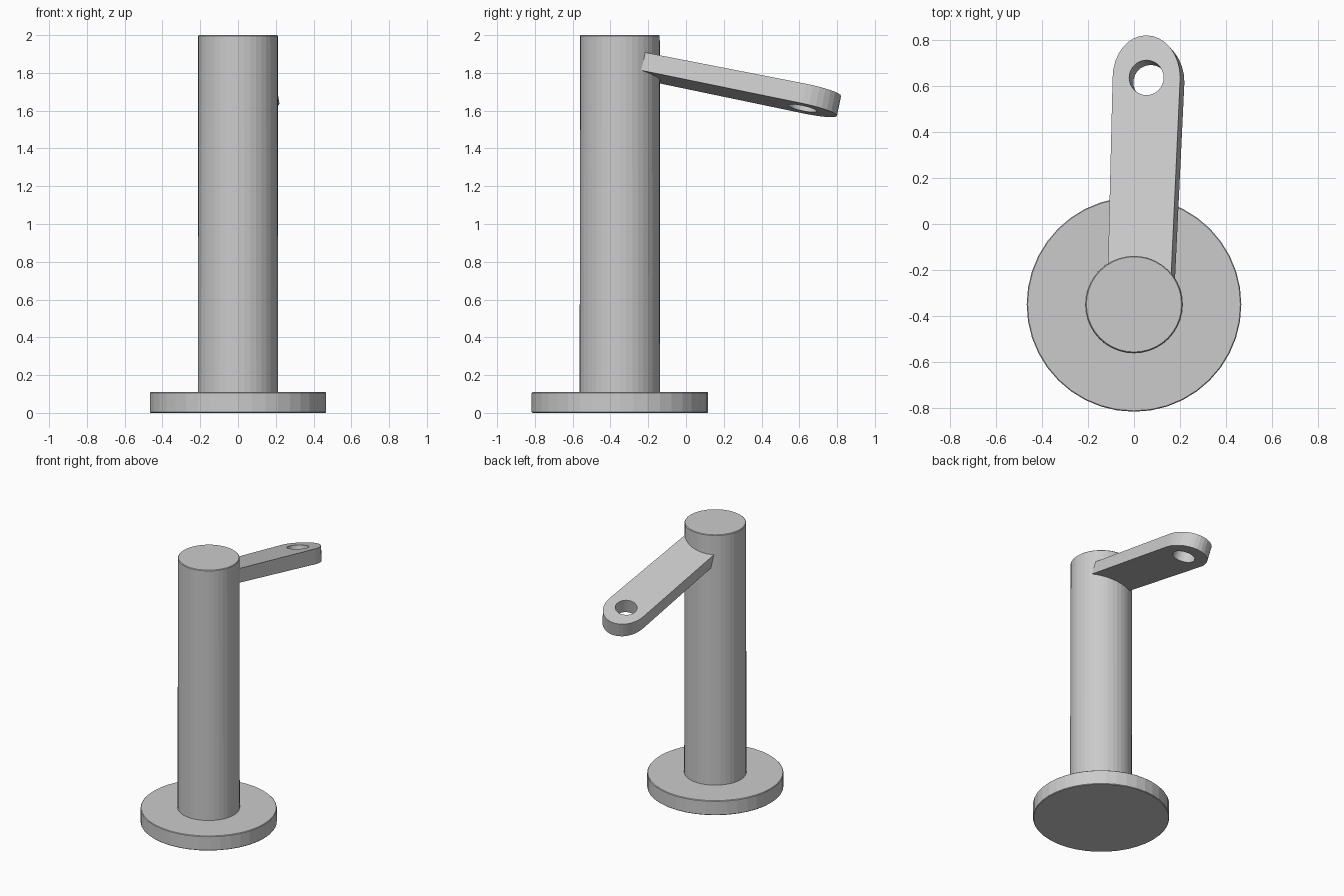
import bpy, bmesh, math
from mathutils import Vector

if "Cube" in bpy.data.objects:
    bpy.data.objects.remove(bpy.data.objects["Cube"], do_unlink=True)

grey = bpy.data.materials.new("plain grey")
grey.use_nodes = True
grey.diffuse_color = (0.6, 0.6, 0.6, 1)
grey.node_tree.nodes["Principled BSDF"].inputs["Base Color"].default_value = (0.6, 0.6, 0.6, 1)

POST_Y = -0.35


def finish(name, bm):
    bmesh.ops.recalc_face_normals(bm, faces=bm.faces[:])
    mesh = bpy.data.meshes.new(name)
    bm.to_mesh(mesh)
    bm.free()
    mesh.materials.append(grey)
    obj = bpy.data.objects.new(name, mesh)
    bpy.context.collection.objects.link(obj)
    return obj


def cylinder(name, r_low, r_top, z0, z1, sides):
    bm = bmesh.new()
    bmesh.ops.create_cone(bm, cap_ends=True, segments=sides,
                          radius1=r_low, radius2=r_top, depth=z1 - z0)
    bmesh.ops.translate(bm, verts=bm.verts[:], vec=(0, POST_Y, (z0 + z1) / 2))
    obj = finish(name, bm)
    bevel = obj.modifiers.new("soft_rim", 'BEVEL')
    bevel.width = 0.004
    bevel.segments = 1
    bevel.limit_method = 'ANGLE'
    bevel.angle_limit = math.radians(60)


# Round foot and upright post
cylinder("base_disc", 0.467, 0.467, 0, 0.11, 40)
cylinder("post", 0.213, 0.211, 0.1, 2, 40)

# Sloping arm: rounded outline with a round hole, extruded square to its plane
HOLE = Vector((0.054, 0.637))
SLOPE_X, SLOPE_Y = 0.177, -0.203
normal = Vector((-SLOPE_X, -SLOPE_Y, 1)).normalized()


def ellipse(rx, ry, start, end, count):
    for i in range(count):
        a = start + (end - start) * i / (count - 1)
        yield HOLE + Vector((rx * math.cos(a), ry * math.sin(a)))


outline = [Vector((-0.116, -0.3)), Vector((0.158, -0.3))]
outline += ellipse(0.147, 0.184, 0, math.pi, 17)
hole = list(ellipse(0.075, 0.076, 0, math.tau, 33))[:-1]

bm = bmesh.new()
caps = [[], []]
for loop in (outline, hole):
    rings = [[], []]
    for p in loop:
        top = Vector((p.x, p.y, 1.716 + SLOPE_X * (p.x - HOLE.x) + SLOPE_Y * (p.y - HOLE.y)))
        thickness = 0.107 + 0.01 * (p.y - HOLE.y)
        rings[0].append(bm.verts.new(top))
        rings[1].append(bm.verts.new(top - normal * thickness))
    n = len(loop)
    for i in range(n):
        j = (i + 1) % n
        bm.faces.new((rings[0][i], rings[0][j], rings[1][j], rings[1][i]))
        for cap, ring in zip(caps, rings):
            cap.append(bm.edges.get((ring[i], ring[j])))
for cap in caps:
    bmesh.ops.triangle_fill(bm, edges=cap, use_beauty=True)
finish("arm", bm)
